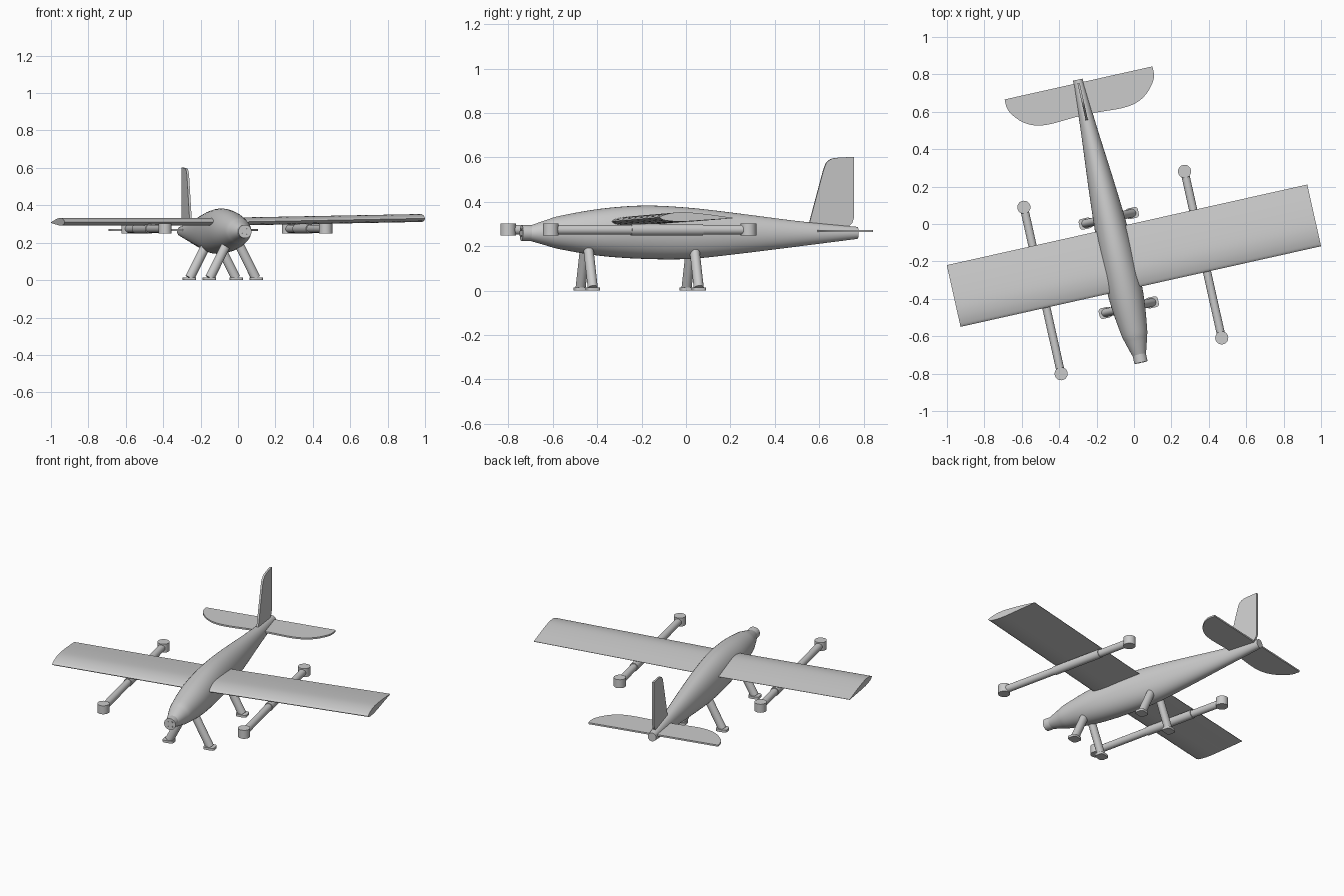
import bpy, bmesh, math
from mathutils import Matrix, Vector

if "Cube" in bpy.data.objects:
    bpy.data.objects.remove(bpy.data.objects["Cube"])

# Local frame: x = span, y = rearward along the body; the whole craft is yawed
YAW = Matrix.Translation((-0.09, -0.17, 0)) @ Matrix.Rotation(math.radians(12.6), 4, 'Z')


def finish(name, bm):
    bmesh.ops.recalc_face_normals(bm, faces=bm.faces)
    bm.transform(YAW)
    me = bpy.data.meshes.new(name)
    bm.to_mesh(me)
    bm.free()
    ob = bpy.data.objects.new(name, me)
    bpy.context.collection.objects.link(ob)
    return ob


def loft(name, rings):
    bm = bmesh.new()
    loops = [[bm.verts.new(p) for p in r] for r in rings]
    n = len(loops[0])
    for a, b in zip(loops, loops[1:]):
        for i in range(n):
            j = (i + 1) % n
            bm.faces.new((a[i], a[j], b[j], b[i]))
    bm.faces.new(loops[0][::-1])
    bm.faces.new(loops[-1])
    return finish(name, bm)


def tube(name, a, b, r, n=32, squash=1.0):
    # cylinder from a to b, optionally flattened across its local x
    a, b = Vector(a), Vector(b)
    d = b - a
    bm = bmesh.new()
    rot = d.to_track_quat('Z', 'Y').to_matrix().to_4x4()
    m = Matrix.Translation((a + b) / 2) @ rot @ Matrix.Diagonal((squash, 1, 1, 1))
    bmesh.ops.create_cone(bm, cap_ends=True, segments=n, radius1=r, radius2=r,
                          depth=d.length, matrix=m)
    return finish(name, bm)


def spline(pts, steps):
    # Catmull-Rom through the given points
    pts = [Vector(p) for p in pts]
    ext = [pts[0] * 2 - pts[1]] + pts + [pts[-1] * 2 - pts[-2]]
    out = []
    for p0, p1, p2, p3 in zip(ext, ext[1:], ext[2:], ext[3:]):
        for s in range(steps):
            t = s / steps
            out.append(0.5 * (2 * p1 + (p2 - p0) * t + (2 * p0 - 5 * p1 + 4 * p2 - p3) * t * t
                              + (3 * p1 - p0 - 3 * p2 + p3) * t ** 3))
    return out + [pts[-1]]


# Fuselage: position along the body, half width, (bottom z, top z)
stations = [(-0.545, 0.036, 0.224, 0.293), (-0.47, 0.058, 0.203, 0.318),
            (-0.405, 0.073, 0.186, 0.337), (-0.225, 0.093, 0.157, 0.368),
            (-0.02, 0.094, 0.143, 0.383), (0.19, 0.085, 0.143, 0.373),
            (0.42, 0.068, 0.166, 0.347), (0.70, 0.044, 0.20, 0.312),
            (0.965, 0.026, 0.233, 0.287)]
y_bt = spline([(s[0], s[2], s[3]) for s in stations], 5)
wid = spline([(s[0], s[1], 0) for s in stations], 5)
rings = []
for p, w in zip(y_bt, wid):
    mid, h = (p.y + p.z) / 2, (p.z - p.y) / 2
    rings.append([(w.y * math.cos(k * math.tau / 40), p.x, mid + h * math.sin(k * math.tau / 40))
                  for k in range(40)])
loft("fuselage", rings)

# Motor mount on the nose, with bolts
tube("nose_mount", (0, -0.585, 0.26), (0, -0.54, 0.259), 0.036)
for k in range(4):
    a = math.pi / 4 + k * math.pi / 2
    x, z = 0.02 * math.cos(a), 0.26 + 0.02 * math.sin(a)
    tube("nose_bolt", (x, -0.587, z), (x, -0.58, z), 0.005, 12)

# Wing: one aerofoil section, swept from tip to tip (left side is shorter)
upper = spline([(0, 0, 0), (0.015, 0.009, 0), (0.06, 0.02, 0), (0.12, 0.023, 0),
                (0.22, 0.014, 0), (0.338, -0.002, 0)], 4)
lower = spline([(0.338, -0.004, 0), (0.22, -0.012, 0), (0.10, -0.019, 0),
                (0.03, -0.014, 0), (0.008, -0.007, 0)], 4)
loft("wing", [[(x, -0.188 + p.x, z + p.y) for p in upper + lower]
              for x, z in ((-0.90, 0.31), (0, 0.31), (1.075, 0.33))])

# Lift booms with sleeves and vertical motor pods
for side, x in (("left", -0.43), ("right", 0.45)):
    tube(side + "_boom", (x, -0.55, 0.274), (x, 0.36, 0.274), 0.022)
    tube(side + "_boom_sleeve", (x, -0.18, 0.274), (x, 0.15, 0.274), 0.026)
    for end, y in (("front", -0.55), ("rear", 0.362)):
        tube(f"{side}_{end}_motor_pod", (x, y, 0.248), (x, y, 0.302), 0.035)


def plate(name, outline, thickness, axis):
    # thin outline extruded evenly about its own plane
    t = Vector(axis) * thickness / 2
    return loft(name, [[Vector(p) - t for p in outline], [Vector(p) + t for p in outline]])


# Tailplane: straight trailing edge, rounded leading edge
half = spline([(0.405, 0.947, 0.268), (0.403, 0.90, 0.268), (0.385, 0.86, 0.268),
               (0.34, 0.81, 0.268), (0.28, 0.777, 0.268), (0.2, 0.765, 0.268),
               (0.06, 0.772, 0.268)], 4)
plate("tailplane", half + [Vector((-p.x, p.y, p.z)) for p in reversed(half)], 0.010, (0, 0, 1))

# Fin
front = spline([(0, 0.735, 0.27), (0, 0.747, 0.32), (0, 0.785, 0.46), (0, 0.812, 0.555),
                (0, 0.83, 0.584), (0, 0.862, 0.597), (0, 0.947, 0.602)], 4)
plate("fin", front + [Vector((0, 0.947, 0.325)), Vector((0, 0.94, 0.305)),
                      Vector((0, 0.92, 0.285)), Vector((0, 0.92, 0.27))], 0.012, (1, 0, 0))

# Splayed legs with rounded foot plates
for end, y in (("front", -0.284), ("rear", 0.205)):
    for side, s in (("left", -1), ("right", 1)):
        tube(f"{end}_{side}_leg", (s * 0.126, y, 0.012), (s * 0.03, y, 0.20), 0.025, squash=0.9)
        foot = []
        for cx, cy, a0 in ((1, 1, 0), (-1, 1, 90), (-1, -1, 180), (1, -1, 270)):
            for k in range(5):
                a = math.radians(a0 + k * 22.5)
                foot.append(Vector((s * 0.128 + cx * 0.018 + 0.016 * math.cos(a),
                                    y + cy * 0.013 + 0.016 * math.sin(a), 0.0075)))
        plate(f"{end}_{side}_foot", foot, 0.015, (0, 0, 1))

bpy.ops.object.select_all(action='SELECT')
bpy.context.view_layer.objects.active = bpy.data.objects["fuselage"]
bpy.ops.object.shade_smooth_by_angle(angle=math.radians(35))
